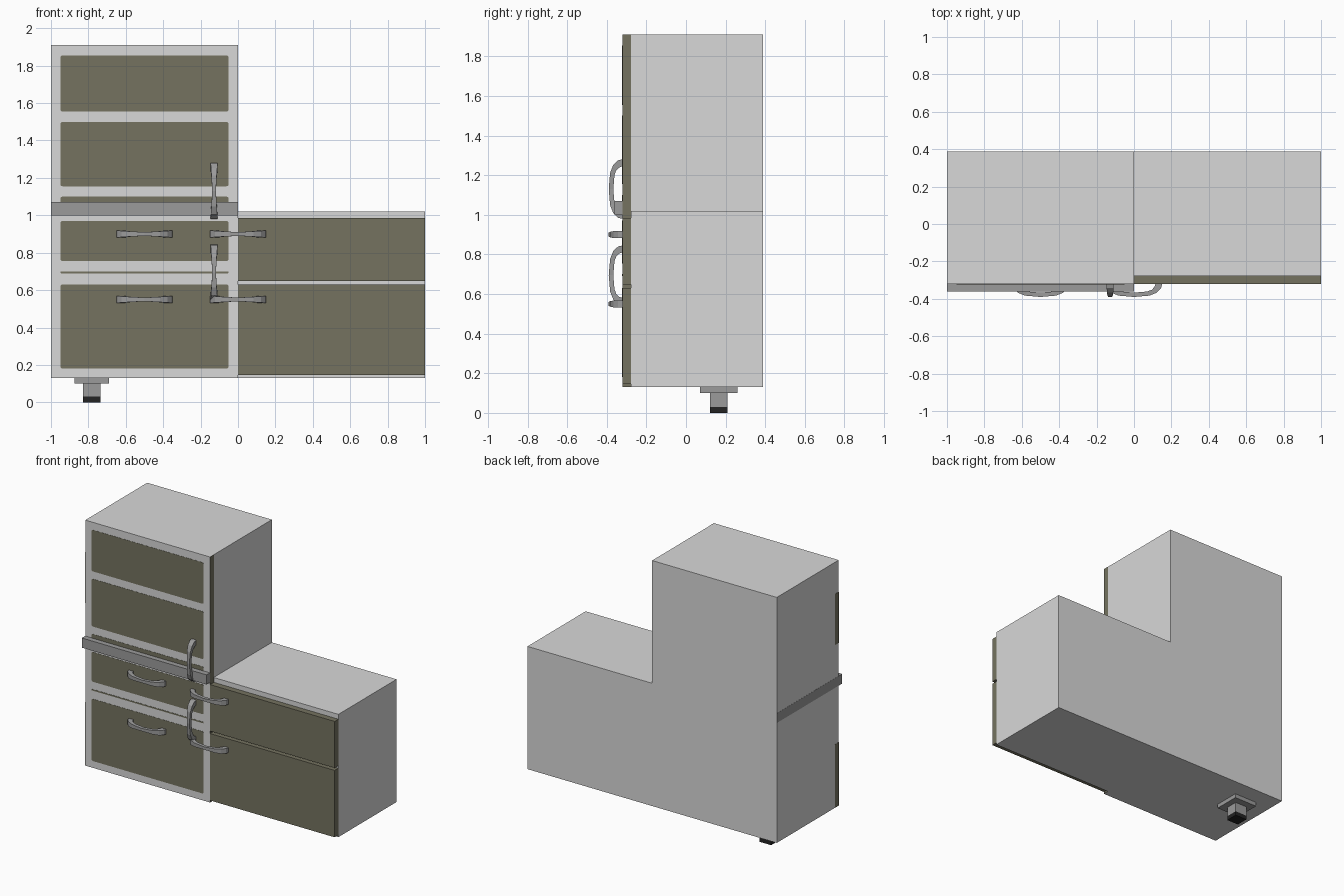
import bpy
import bmesh
from math import pi, cos, sin
from mathutils import Vector

cube = bpy.data.objects.get("Cube")
if cube:
    bpy.data.objects.remove(cube, do_unlink=True)


def material(name, rgb):
    m = bpy.data.materials.new(name)
    m.use_nodes = True
    m.diffuse_color = (*rgb, 1)
    m.node_tree.nodes["Principled BSDF"].inputs["Base Color"].default_value = (*rgb, 1)
    return m


LIGHT = material("light grey", (0.69, 0.69, 0.69))
OLIVE = material("olive", (0.178, 0.171, 0.117))
METAL = material("mid grey metal", (0.33, 0.33, 0.33))
BLACK = material("black rubber", (0.017, 0.017, 0.017))


def finish(name, bm, mat):
    bmesh.ops.recalc_face_normals(bm, faces=bm.faces[:])
    me = bpy.data.meshes.new(name)
    bm.to_mesh(me)
    bm.free()
    me.materials.append(mat)
    ob = bpy.data.objects.new(name, me)
    bpy.context.collection.objects.link(ob)
    return ob


def box(name, x, y, z, mat):
    """Box from (min, max) pairs."""
    bm = bmesh.new()
    bmesh.ops.create_cube(bm, size=1)
    lo, hi = Vector((x[0], y[0], z[0])), Vector((x[1], y[1], z[1]))
    bmesh.ops.scale(bm, vec=hi - lo, verts=bm.verts)
    bmesh.ops.translate(bm, vec=(lo + hi) / 2, verts=bm.verts)
    return finish(name, bm, mat)


def rounded_plate(name, x, z, y, thick, r, mat):
    """Front-facing plate with rounded corners."""
    r = min(r, (z[1] - z[0]) / 2.1)
    corners = ((x[1] - r, z[1] - r), (x[0] + r, z[1] - r),
               (x[0] + r, z[0] + r), (x[1] - r, z[0] + r))
    bm = bmesh.new()
    face = bm.faces.new([bm.verts.new((cx + r * cos(a), y, cz + r * sin(a)))
                         for q, (cx, cz) in enumerate(corners)
                         for a in [(q + s / 3) * pi / 2 for s in range(4)]])
    ext = bmesh.ops.extrude_face_region(bm, geom=[face], use_keep_orig=True)
    verts = [g for g in ext["geom"] if isinstance(g, bmesh.types.BMVert)]
    bmesh.ops.translate(bm, vec=(0, -thick, 0), verts=verts)
    finish(name, bm, mat)


FRONT, FACE, BACK, BOTTOM, TOP = -0.321, -0.278, 0.388, 0.13, 1.91

# Carcasses
box("tall_cabinet_body", (-1, 0), (FRONT, BACK), (BOTTOM, TOP), LIGHT)
box("low_cabinet_body", (0, 1), (FACE, BACK), (BOTTOM, 1.02), LIGHT)

# Flush olive panels on the tall front
spans = [(0.18, 0.63), (0.69, 0.7), (0.755, 0.97), (1.03, 1.1), (1.155, 1.5), (1.555, 1.855)]
for n, span in enumerate(spans):
    rounded_plate(f"tall_front_panel_{n + 1}", (-0.95, -0.05), span, FRONT, 0.0015, 0.012, OLIVE)

# Olive edging on the sides of the tall cabinet
box("tall_inner_edge_strip", (-0.001, 0.001), (FRONT, FACE), (BOTTOM, TOP), OLIVE)
for part, span in (("lower", (BOTTOM, 0.59)), ("upper", (1.31, 1.68))):
    box(part + "_outer_edge_strip", (-1.001, -0.999), (FRONT, FACE), span, OLIVE)

# Doors of the low cabinet
for part, span in (("lower", (0.145, 0.63)), ("upper", (0.648, 0.985))):
    box(part + "_low_cabinet_door", (0.001, 1), (FRONT, FACE), span, OLIVE)

# Metal band around the tall cabinet
box("metal_band", (-1.001, -0.001), (-0.36, BACK - 0.001), (1.0, 1.07), METAL)

# Foot
box("foot_plate", (-0.875, -0.69), (0.07, 0.26), (0.1, BOTTOM), METAL)
box("foot_post", (-0.83, -0.735), (0.12, 0.21), (0.03, 0.1), METAL)
box("foot_pad", (-0.83, -0.735), (0.12, 0.21), (0, 0.03), BLACK)

# Half of the bow handle: outer u, outer depth, inner u, inner depth, half width
STATIONS = [(0.15, 0, 0.115, 0, 0.018), (0.145, 0.022, 0.109, 0.016, 0.018),
            (0.122, 0.046, 0.095, 0.031, 0.017), (0.082, 0.062, 0.07, 0.04, 0.014),
            (0, 0.069, 0, 0.046, 0.01)]


def handle(name, x, z, upright=False):
    bm = bmesh.new()
    path = STATIONS + [(-a, b, -c, d, w) for a, b, c, d, w in STATIONS[-2::-1]]
    rings = []
    for uo, do, ui, di, w in path:
        ring = []
        for u, d, s in ((uo, do, -w), (uo, do, w), (ui, di, w), (ui, di, -w)):
            dx, dz = (s, u) if upright else (u, s)
            ring.append(bm.verts.new((x + dx, FRONT - d, z + dz)))
        rings.append(ring)
    for a, b in zip(rings, rings[1:]):
        for i in range(4):
            j = (i + 1) % 4
            bm.faces.new((a[i], a[j], b[j], b[i]))
    bm.faces.new(rings[0])
    bm.faces.new(rings[-1])
    finish(name, bm, METAL)


for level, z in (("lower", 0.55), ("upper", 0.9)):
    handle(level + "_drawer_handle", -0.5, z)
    handle(level + "_centre_handle", 0, z)
for level, z in (("lower", 0.695), ("upper", 1.13)):
    handle(level + "_upright_handle", -0.128, z, upright=True)
